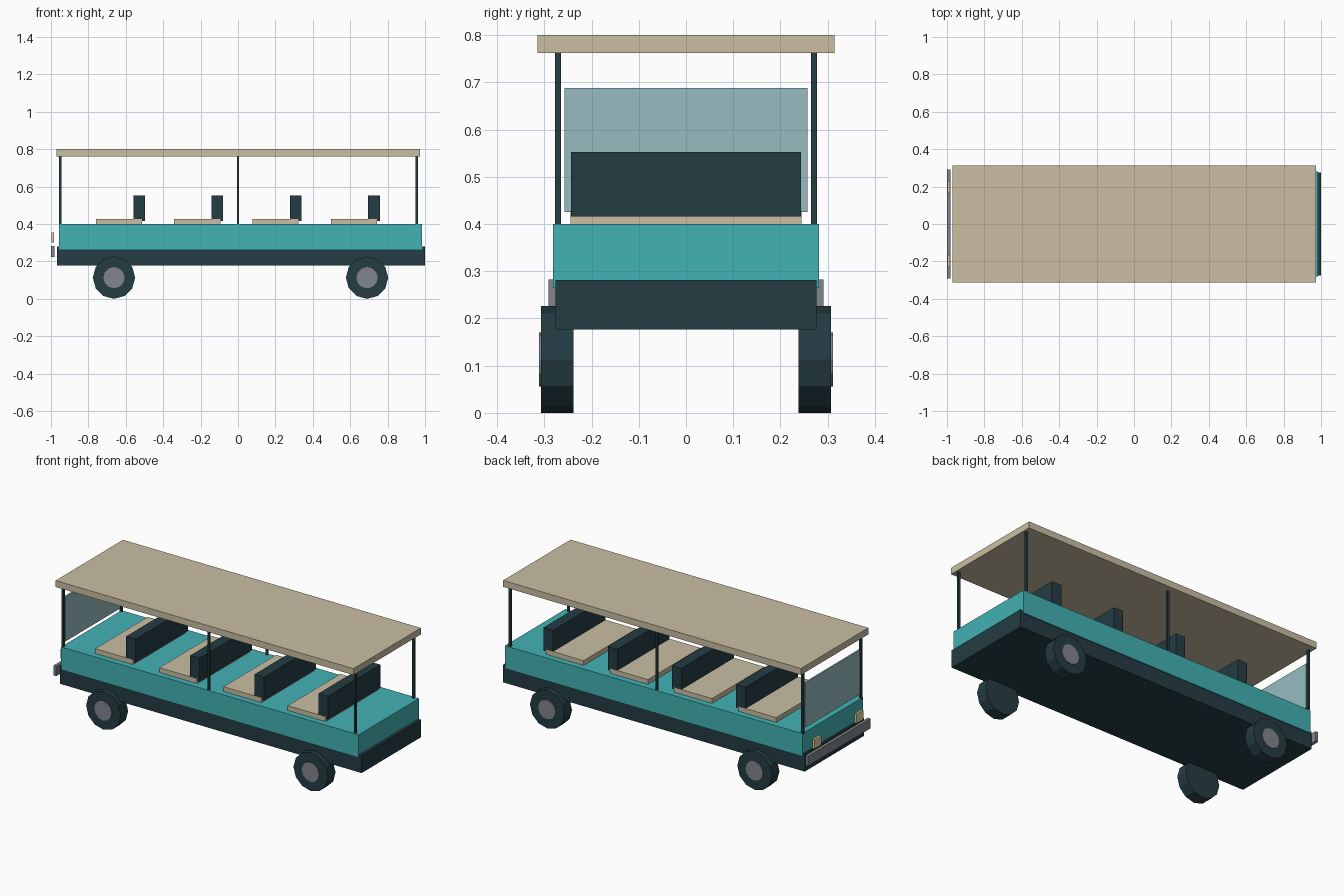
import bpy
import bmesh
import math
from mathutils import Matrix

if "Cube" in bpy.data.objects:
    bpy.data.objects.remove(bpy.data.objects["Cube"])


def material(name, r, g, b):
    """Flat colour given as 0-255 sRGB, stored as linear."""
    def lin(c):
        c /= 255
        return c / 12.92 if c <= 0.04045 else ((c + 0.055) / 1.055) ** 2.4
    m = bpy.data.materials.new(name)
    m.diffuse_color = (lin(r), lin(g), lin(b), 1)
    m.use_nodes = True
    m.node_tree.nodes["Principled BSDF"].inputs["Base Color"].default_value = m.diffuse_color
    return m


TEAL = material("teal paint", 66, 178, 180)
DARK = material("dark slate", 36, 60, 66)
TAN = material("tan canvas", 203, 191, 164)
GREY = material("grey metal", 129, 133, 140)
GLASS = material("pale glass", 151, 188, 193)
LAMP = material("cream lamp", 232, 208, 160)


def finish(name, bm, mat):
    mesh = bpy.data.meshes.new(name)
    bm.to_mesh(mesh)
    bm.free()
    mesh.materials.append(mat)
    obj = bpy.data.objects.new(name, mesh)
    bpy.context.collection.objects.link(obj)


def box(name, mat, x, y, z):
    """Box from (min, max) ranges."""
    bm = bmesh.new()
    size = [b - a for a, b in (x, y, z)]
    mid = [(a + b) / 2 for a, b in (x, y, z)]
    bmesh.ops.create_cube(bm, size=1, matrix=Matrix.Translation(mid) @ Matrix.Diagonal((*size, 1)))
    finish(name, bm, mat)


def disc(name, mat, x, y, z, radius):
    """Twelve-sided drum with its axle along y."""
    bm = bmesh.new()
    place = Matrix.Translation((x, (y[0] + y[1]) / 2, z)) @ Matrix.Rotation(math.pi / 2, 4, 'X')
    bmesh.ops.create_cone(bm, cap_ends=True, segments=12, radius1=radius, radius2=radius,
                          depth=y[1] - y[0], matrix=place)
    finish(name, bm, mat)


# Main slabs
box("chassis", DARK, (-0.968, 1.0), (-0.276, 0.276), (0.177, 0.281))
box("body", TEAL, (-0.957, 0.984), (-0.282, 0.282), (0.265, 0.40))
box("roof", TAN, (-0.97, 0.973), (-0.314, 0.314), (0.762, 0.80))

# Nose: windscreen, bumper, headlights
box("windscreen", GLASS, (-0.956, -0.946), (-0.257, 0.257), (0.425, 0.688))
box("bumper", GREY, (-1.0, -0.982), (-0.291, 0.291), (0.224, 0.282))
for s in (-1, 1):
    box("headlight", LAMP, (-0.998, -0.985), (s * 0.197 - 0.032, s * 0.197 + 0.032), (0.30, 0.355))

# Four bench rows
for i in range(4):
    dx = i * 0.4187
    box("seat", TAN, (-0.76 + dx, -0.513 + dx), (-0.245, 0.245), (0.395, 0.428))
    box("seat_back", DARK, (-0.56 + dx, -0.498 + dx), (-0.244, 0.244), (0.416, 0.553))

# Roof posts and wheels on both sides
for s in (-1, 1):
    for x in (-0.951, 0.0, 0.956):
        box("roof_post", DARK, (x - 0.0063, x + 0.0063), (s * 0.271 - 0.0063, s * 0.271 + 0.0063), (0.39, 0.77))
    for x in (-0.663, 0.69):
        disc("tyre", DARK, x, sorted((s * 0.238, s * 0.307)), 0.113, 0.113)
        disc("hub", GREY, x, sorted((s * 0.29, s * 0.311)), 0.113, 0.057)
